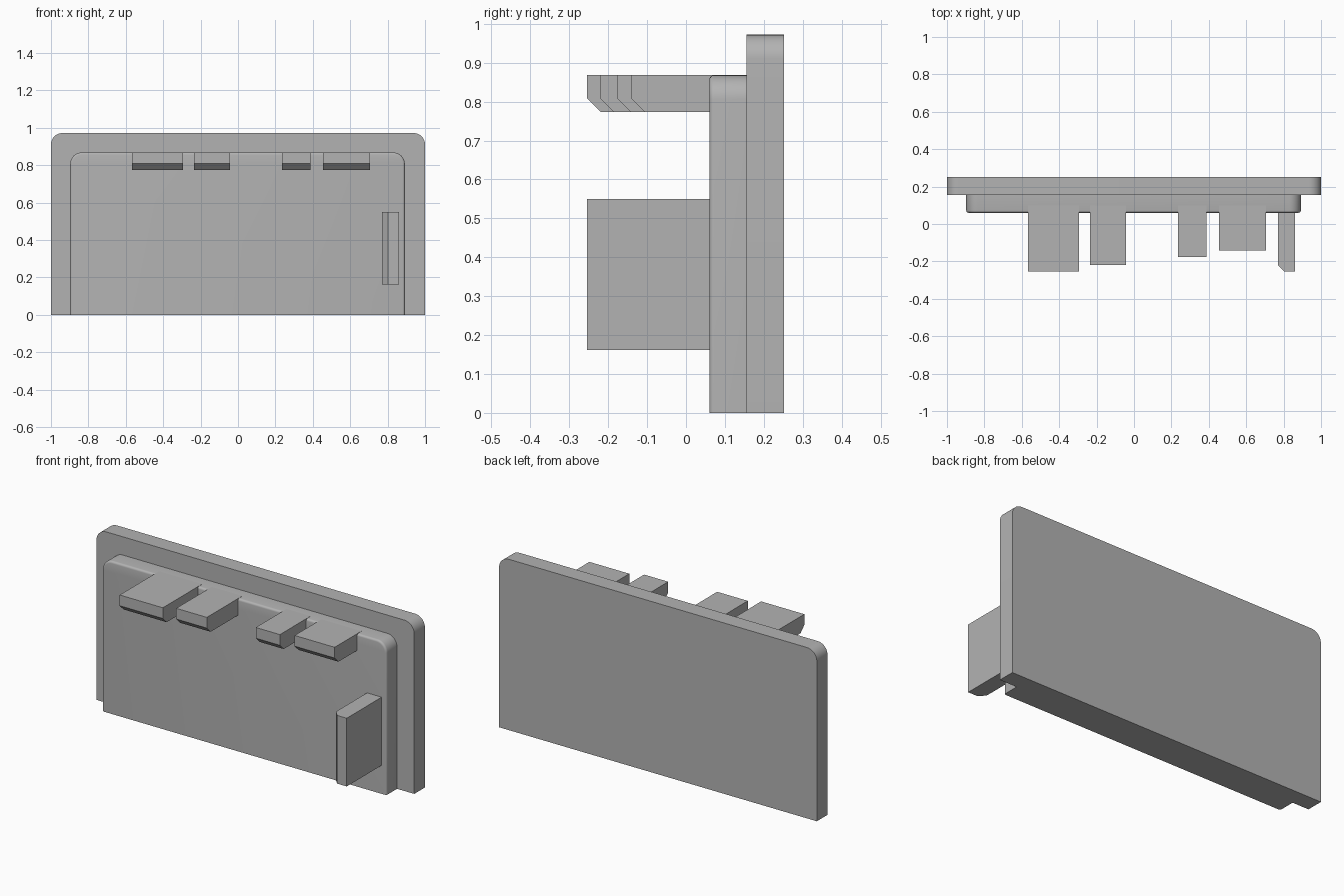
import bpy, bmesh
from math import sin, cos, pi
from mathutils import Vector

cube = bpy.data.objects.get("Cube")
if cube:
    bpy.data.objects.remove(cube, do_unlink=True)

grey = bpy.data.materials.new("plain grey")
grey.use_nodes = True
colour = (0.45, 0.45, 0.45, 1)
grey.diffuse_color = colour
grey.node_tree.nodes["Principled BSDF"].inputs["Base Color"].default_value = colour


def extrude(name, outline, offset, fillet=0.0):
    """Extrude a closed outline of 3D points; optionally round its near rim."""
    bm = bmesh.new()
    face = bm.faces.new([bm.verts.new(p) for p in outline])
    result = bmesh.ops.extrude_face_region(bm, geom=[face], use_keep_orig=True)
    moved = [v for v in result["geom"] if isinstance(v, bmesh.types.BMVert)]
    bmesh.ops.translate(bm, verts=moved, vec=Vector(offset))
    bmesh.ops.recalc_face_normals(bm, faces=bm.faces)
    if fillet:
        front = min(v.co.y for v in bm.verts)
        rim = [e for e in bm.edges
               if all(v.co.y < front + 1e-4 for v in e.verts)
               and any(v.co.z > 1e-4 for v in e.verts)]
        bmesh.ops.bevel(bm, geom=rim, offset=fillet, segments=4,
                        profile=0.5, affect='EDGES')
    mesh = bpy.data.meshes.new(name)
    bm.to_mesh(mesh)
    bm.free()
    mesh.materials.append(grey)
    obj = bpy.data.objects.new(name, mesh)
    bpy.context.collection.objects.link(obj)
    return obj


def smooth(obj):
    bpy.ops.object.select_all(action='DESELECT')
    obj.select_set(True)
    bpy.context.view_layer.objects.active = obj
    bpy.ops.object.shade_smooth_by_angle(angle=pi / 6)


def plate(name, left, right, top, front, back, radius, fillet=0.0):
    """Upright plate with a flat foot and two rounded upper corners."""
    outline = [(left, front, 0), (right, front, 0)]
    for cx, start in ((right - radius, 0), (left + radius, pi / 2)):
        for i in range(11):
            a = start + pi / 2 * i / 10
            outline.append((cx + radius * cos(a), front,
                            top - radius + radius * sin(a)))
    smooth(extrude(name, outline, (0, back - front, 0), fillet))


# Stepped body
plate("back_plate", -1, 1, 0.972, 0.156, 0.252, 0.062)
plate("front_plate", -0.897, 0.892, 0.868, 0.06, 0.16, 0.062, 0.012)

# Top tabs, chamfered along the lower front edge
low, high, root, cut = 0.774, 0.869, 0.1, 0.034
tabs = [(-0.567, -0.295, -0.254), (-0.235, -0.042, -0.22),
        (0.235, 0.387, -0.176), (0.455, 0.707, -0.141)]
for n, (x0, x1, tip) in enumerate(tabs, 1):
    side = [(x0, root, low), (x0, root, high), (x0, tip, high),
            (x0, tip, low + cut), (x0, tip + cut, low)]
    extrude(f"top_tab_{n}", side, (x1 - x0, 0, 0))

# Upright side tab, chamfered on its inner front edge
x0, x1, tip, foot = 0.77, 0.862, -0.254, 0.162
plan = [(x0, root, foot), (x1, root, foot), (x1, tip, foot),
        (x0 + 0.032, tip, foot), (x0, tip + cut, foot)]
extrude("side_tab", plan, (0, 0, 0.388))
